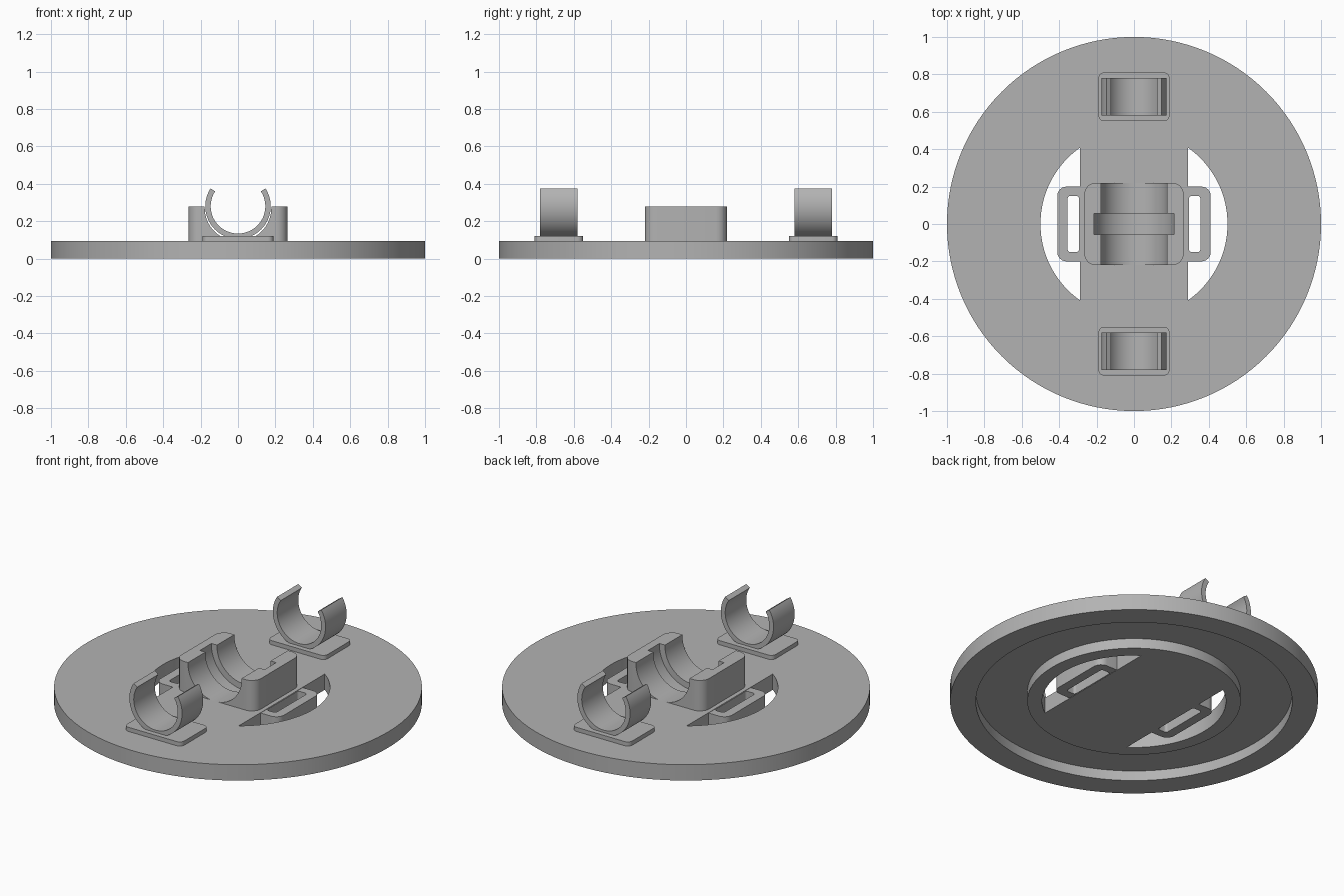
import bpy
import bmesh
from math import cos, sin, pi, acos, radians

cube = bpy.data.objects.get("Cube")
if cube:
    bpy.data.objects.remove(cube, do_unlink=True)

grey = bpy.data.materials.new("plain grey")
grey.use_nodes = True
grey.diffuse_color = (0.45, 0.45, 0.45, 1)
grey.node_tree.nodes["Principled BSDF"].inputs["Base Color"].default_value = (0.45, 0.45, 0.45, 1)


def prism(name, points, low, high, along_y=False):
    """Extrude a closed outline along z, or an x-z outline along y."""
    bm = bmesh.new()
    place = (lambda a, b, h: (a, h, b)) if along_y else (lambda a, b, h: (a, b, h))
    face = bm.faces.new([bm.verts.new(place(a, b, low)) for a, b in points])
    out = bmesh.ops.extrude_face_region(bm, geom=[face])
    verts = [g for g in out["geom"] if isinstance(g, bmesh.types.BMVert)]
    bmesh.ops.translate(bm, verts=verts, vec=place(0, 0, high - low))
    bmesh.ops.recalc_face_normals(bm, faces=bm.faces)
    mesh = bpy.data.meshes.new(name)
    bm.to_mesh(mesh)
    bm.free()
    mesh.materials.append(grey)
    obj = bpy.data.objects.new(name, mesh)
    bpy.context.collection.objects.link(obj)
    return obj


def arc(radius, start, end, steps, cx=0, cy=0):
    return [(cx + radius * cos(start + (end - start) * i / steps),
             cy + radius * sin(start + (end - start) * i / steps))
            for i in range(steps + 1)]


def circle(radius, steps=128, cy=0):
    return arc(radius, 0, 2 * pi, steps, cy=cy)[:-1]


def rounded(x0, x1, y0, y1, r):
    corners = [(x1 - r, y1 - r), (x0 + r, y1 - r), (x0 + r, y0 + r), (x1 - r, y0 + r)]
    return [p for i, (x, y) in enumerate(corners)
            for p in arc(r, i * pi / 2, (i + 1) * pi / 2, 6, x, y)]


def combine(target, tool, operation="DIFFERENCE"):
    mod = target.modifiers.new("shape", "BOOLEAN")
    mod.operation = operation
    mod.solver = "EXACT"
    mod.object = tool
    bpy.context.view_layer.objects.active = target
    bpy.ops.object.modifier_apply(modifier=mod.name)


def discard(obj):
    bpy.data.objects.remove(obj, do_unlink=True)


TOP = 0.095
AXIS = 0.271

# Round base with an annular channel underneath
base = prism("round_base", circle(1), 0, TOP)
channel = prism("channel_cutter", circle(0.86), -0.1, 0.06)
hub = prism("hub_core", circle(0.58), -0.2, 0.2)
combine(channel, hub)
combine(base, channel)
discard(channel)
discard(hub)

# Side openings, with a slotted strap loop in each
half = acos(0.29 / 0.5)
for side in (1, -1):
    turn = 0 if side == 1 else pi
    opening = prism("opening_cutter", arc(0.5, turn - half, turn + half, 40), -0.1, 0.2)
    combine(base, opening)
    discard(opening)
    xs = sorted((side * 0.24, side * 0.41))
    loop = prism("strap_loop", rounded(*xs, -0.2, 0.2, 0.05), 0.002, TOP - 0.002)
    combine(base, loop, "UNION")
    discard(loop)
    xs = sorted((side * 0.294, side * 0.355))
    slot = prism("slot_cutter", rounded(*xs, -0.15, 0.15, 0.015), -0.1, 0.2)
    combine(base, slot)
    discard(slot)

# Central cradle block with a trough and a wider middle groove
block = prism("cradle_block", rounded(-0.265, 0.265, -0.22, 0.22, 0.06), 0.05, 0.278)
combine(base, block, "UNION")
discard(block)
for radius, reach in ((0.178, 0.22), (0.215, 0.055)):
    trough = prism("trough_cutter", circle(radius, 96, AXIS), -reach, reach, True)
    combine(base, trough)
    discard(trough)

# Front and back spring clips on rounded foot plates
parts = [base]
for label, y in (("front", -0.68), ("back", 0.68)):
    parts.append(prism(label + "_foot_plate",
                       rounded(-0.19, 0.19, y - 0.13, y + 0.13, 0.03), TOP - 0.005, 0.12))
    start, end = radians(147), radians(393)
    outline = arc(0.175, start, end, 64, cy=0.28) + arc(0.146, end, start, 64, cy=0.28)
    parts.append(prism(label + "_clip", outline, y - 0.1, y + 0.1, True))

# Smooth curves, crisp edges
bpy.ops.object.select_all(action="DESELECT")
for obj in parts:
    obj.select_set(True)
bpy.context.view_layer.objects.active = base
bpy.ops.object.shade_smooth_by_angle(angle=radians(25))
